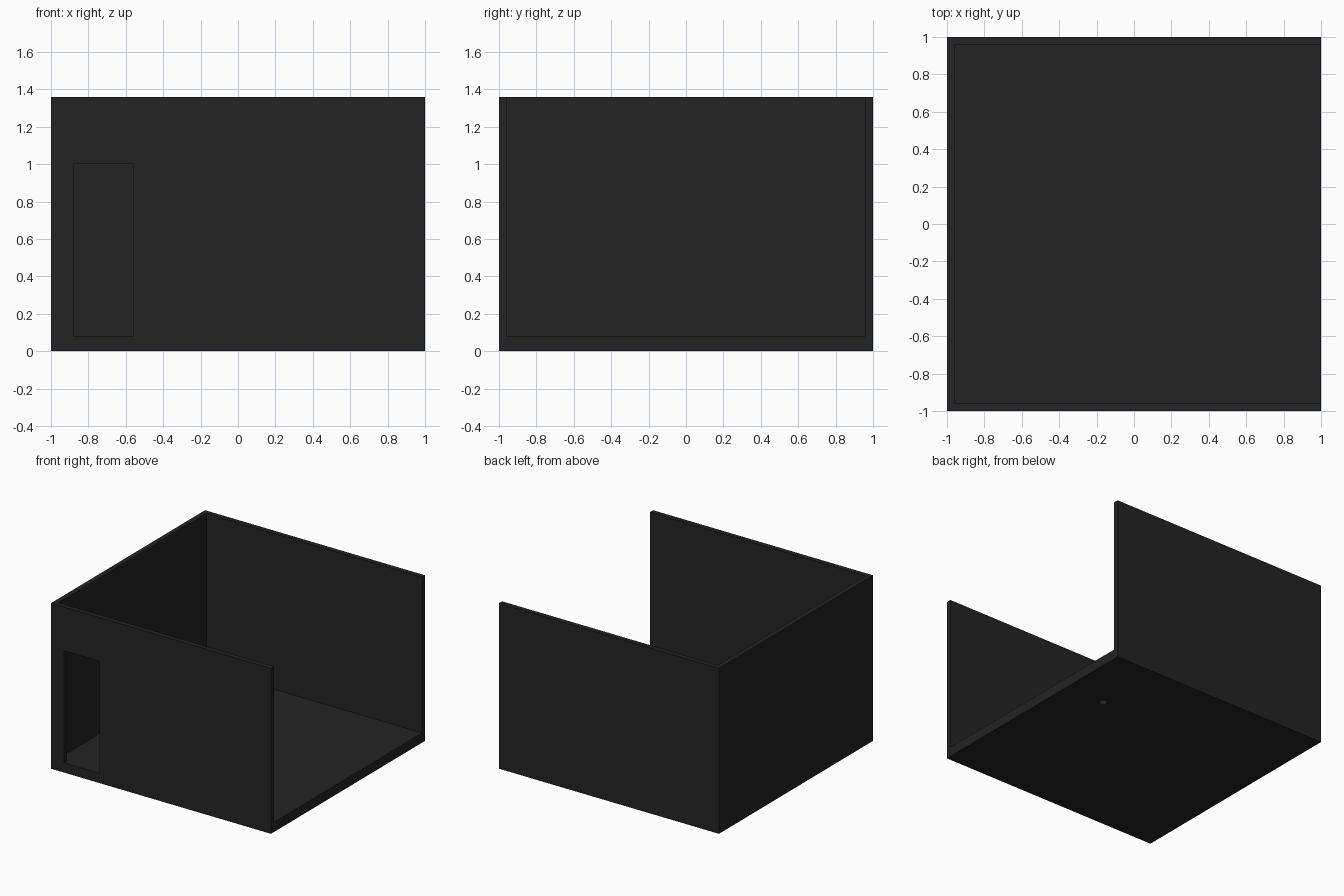
import bpy
import bmesh
from mathutils import Matrix, Vector

if "Cube" in bpy.data.objects:
    bpy.data.objects.remove(bpy.data.objects["Cube"], do_unlink=True)

HEIGHT, FLOOR, WALL = 1.36, 0.08, 0.04

# One dark charcoal colour for the whole room
charcoal = bpy.data.materials.new("charcoal")
charcoal.use_nodes = True
colour = (0.017, 0.017, 0.017, 1.0)
charcoal.diffuse_color = colour
charcoal.node_tree.nodes["Principled BSDF"].inputs["Base Color"].default_value = colour


def finish(name, bm):
    bmesh.ops.recalc_face_normals(bm, faces=bm.faces[:])
    mesh = bpy.data.meshes.new(name)
    bm.to_mesh(mesh)
    bm.free()
    mesh.materials.append(charcoal)
    obj = bpy.data.objects.new(name, mesh)
    bpy.context.collection.objects.link(obj)
    return obj


def box(name, low, high):
    low, high = Vector(low), Vector(high)
    bm = bmesh.new()
    bmesh.ops.create_cube(bm, size=1.0, matrix=Matrix.Translation((low + high) / 2)
                          @ Matrix.Diagonal((high - low).to_4d()))
    return finish(name, bm)


def wall_from_profile(name, profile, y, thickness):
    """Extrude an x-z outline along y."""
    bm = bmesh.new()
    face = bm.faces.new([bm.verts.new((x, y, z)) for x, z in profile])
    moved = bmesh.ops.extrude_face_region(bm, geom=[face])["geom"]
    bmesh.ops.translate(bm, vec=(0, thickness, 0),
                        verts=[v for v in moved if isinstance(v, bmesh.types.BMVert)])
    return finish(name, bm)


# Floor slab with a small round recess in its underside
floor = box("floor", (-1, -1, 0), (1, 1, FLOOR))
bm = bmesh.new()
bmesh.ops.create_cone(bm, cap_ends=True, segments=16, radius1=0.03, radius2=0.03,
                      depth=0.08, matrix=Matrix.Translation((0.64, 0.40, 0)))
cutter = finish("recess_cutter", bm)
cutter.hide_render = True
cut = floor.modifiers.new("recess", "BOOLEAN")
cut.operation, cut.solver, cut.object = "DIFFERENCE", "EXACT", cutter
bpy.context.view_layer.objects.active = floor
bpy.ops.object.modifier_apply(modifier=cut.name)
bpy.data.objects.remove(cutter, do_unlink=True)

# Front wall with a doorway that starts at floor level
door_left, door_right, door_top = -0.88, -0.56, 1.0
wall_from_profile("front_wall", [
    (-1, FLOOR), (door_left, FLOOR), (door_left, door_top), (door_right, door_top),
    (door_right, FLOOR), (1, FLOOR), (1, HEIGHT), (-1, HEIGHT)], -1, WALL)

# Plain back wall and closed side wall; the +x side stays open
box("back_wall", (-1, 1 - WALL, FLOOR), (1, 1, HEIGHT))
box("right_wall", (-1, -1 + WALL, FLOOR), (-1 + WALL, 1 - WALL, HEIGHT))
